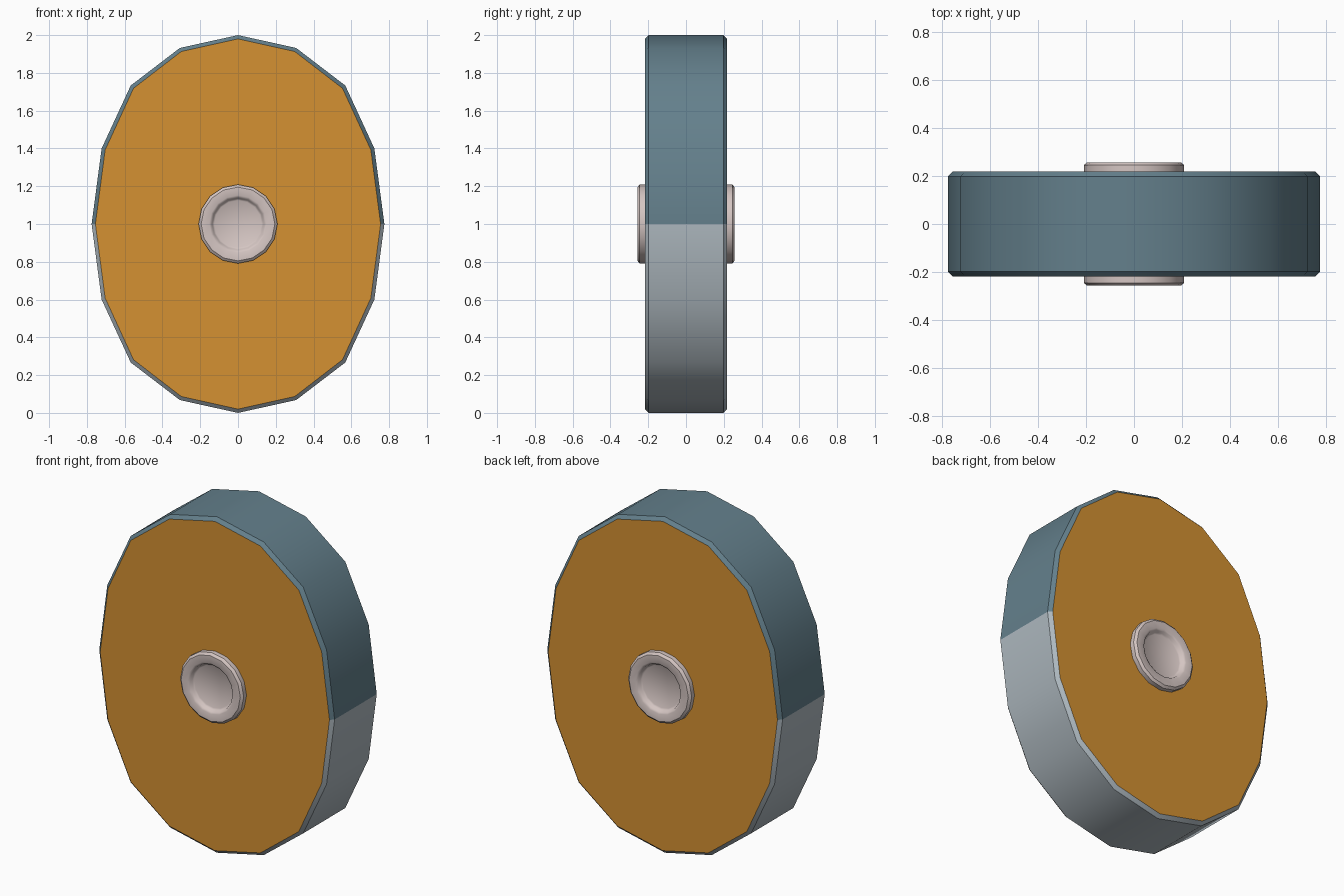
import bpy, bmesh, math

if "Cube" in bpy.data.objects:
    bpy.data.objects.remove(bpy.data.objects["Cube"])


def material(name, rgb):
    m = bpy.data.materials.new(name)
    m.diffuse_color = (*rgb, 1)
    m.use_nodes = True
    m.node_tree.nodes["Principled BSDF"].inputs["Base Color"].default_value = m.diffuse_color
    return m


BLUE = material("slate blue", (0.127, 0.215, 0.262))
GREY = material("pale grey", (0.42, 0.48, 0.52))
ORANGE = material("orange", (0.66, 0.283, 0.032))
PINK = material("pinkish grey", (0.66, 0.56, 0.54))

# One quarter of the 16-sided oval (x, height above the axle)
QUARTER = [(0.775, 0), (0.722, 0.4), (0.568, 0.733), (0.308, 0.932), (0, 1.0)]
OVAL = (QUARTER[:4] + [(-x, z) for x, z in reversed(QUARTER[1:])]
        + [(-x, -z) for x, z in QUARTER[:4]] + [(x, -z) for x, z in reversed(QUARTER[1:])])
CIRCLE = [(math.cos(math.tau * i / 16), math.sin(math.tau * i / 16)) for i in range(16)]


def loft(name, rings, mats, rule):
    """Bridge a series of (y, outline) rings and cap both ends."""
    bm = bmesh.new()
    loops = [[bm.verts.new((x, y, z + 1)) for x, z in pts] for y, pts in rings]
    n = len(loops[0])
    for a, b in zip(loops, loops[1:]):
        for i in range(n):
            j = (i + 1) % n
            bm.faces.new((a[i], a[j], b[j], b[i]))
    bm.faces.new(loops[0])
    bm.faces.new(loops[-1])
    bmesh.ops.recalc_face_normals(bm, faces=bm.faces)
    for f in bm.faces:
        f.material_index = rule(f)
    me = bpy.data.meshes.new(name)
    bm.to_mesh(me)
    bm.free()
    for m in mats:
        me.materials.append(m)
    ob = bpy.data.objects.new(name, me)
    bpy.context.collection.objects.link(ob)
    bpy.ops.object.select_all(action='DESELECT')
    ob.select_set(True)
    bpy.context.view_layer.objects.active = ob
    bpy.ops.object.shade_smooth_by_angle(angle=math.radians(40))
    return ob


def oval(inset):
    return [(x * (1 - inset / 0.775), z * (1 - inset)) for x, z in OVAL]


def circle(r):
    return [(x * r, z * r) for x, z in CIRCLE]


# Wheel: two-tone rim with orange side faces
def wheel_colour(f):
    if abs(f.normal.y) > 0.95:
        return 2
    return 0 if f.calc_center_median().z > 1 else 1


loft("wheel_body",
     [(-0.218, oval(0.02)), (-0.198, oval(0)), (0.198, oval(0)), (0.218, oval(0.02))],
     [BLUE, GREY, ORANGE], wheel_colour)

# Hub: bevelled axle through the wheel, with a dished recess on both sides
half = [(0.23, 0.125), (0.236, 0.135), (0.25, 0.14), (0.257, 0.152),
        (0.257, 0.195), (0.245, 0.209)]
rings = [(-y, circle(r)) for y, r in half] + [(y, circle(r)) for y, r in reversed(half)]
loft("hub", rings, [PINK], lambda f: 0)
